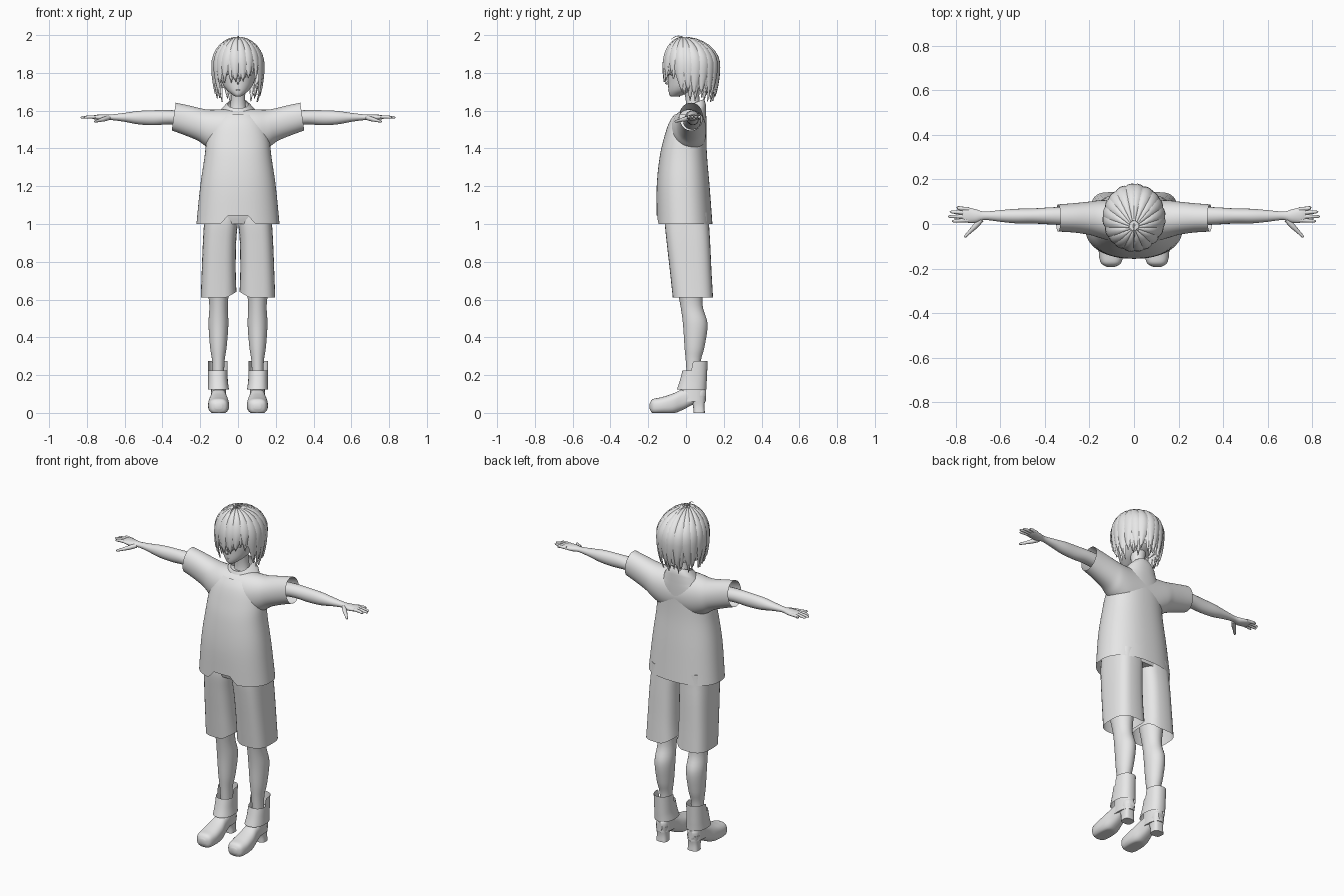
import bpy, bmesh, math, random
from mathutils import Vector

cube = bpy.data.objects.get("Cube")
if cube:
    bpy.data.objects.remove(cube)
random.seed(4)

grey = bpy.data.materials.new("light_grey")
grey.use_nodes = True
COLOUR = (0.8, 0.8, 0.8, 1)
grey.diffuse_color = COLOUR
grey.node_tree.nodes["Principled BSDF"].inputs["Base Color"].default_value = COLOUR


def finish(name, bm, mirror=False, angle=45, outward=True):
    """Turn a bmesh into a shaded, optionally mirrored object."""
    if outward:
        bmesh.ops.recalc_face_normals(bm, faces=bm.faces)
    mesh = bpy.data.meshes.new(name)
    bm.to_mesh(mesh)
    bm.free()
    mesh.materials.append(grey)
    obj = bpy.data.objects.new(name, mesh)
    bpy.context.collection.objects.link(obj)
    bpy.ops.object.select_all(action="DESELECT")
    obj.select_set(True)
    bpy.context.view_layer.objects.active = obj
    bpy.ops.object.shade_smooth_by_angle(angle=math.radians(angle))
    if mirror:
        obj.modifiers.new("Mirror", "MIRROR")
    return obj


def spline(keys, steps):
    """Smooth interpolation through a list of equal-length tuples."""
    out = []
    for i in range(len(keys) - 1):
        a, b, c, d = (keys[max(i - 1, 0)], keys[i], keys[i + 1],
                      keys[min(i + 2, len(keys) - 1)])
        for s in range(steps):
            t = s / steps
            out.append([q + t * (r - p + t * (2 * p - 5 * q + 4 * r - w
                        + t * (3 * (q - r) + w - p))) / 2
                        for p, q, r, w in zip(a, b, c, d)])
    return out + [list(keys[-1])]


def skin(bm, rings, caps):
    """Join closed rings of points with quads."""
    rows = [[bm.verts.new(p) for p in ring] for ring in rings]
    n = len(rows[0])
    for a, b in zip(rows, rows[1:]):
        for i in range(n):
            j = (i + 1) % n
            bm.faces.new((a[i], a[j], b[j], b[i]))
    if caps[0]:
        bm.faces.new(rows[0][::-1])
    if caps[1]:
        bm.faces.new(rows[-1])


def loft(name, axis, keys, caps=(1, 1), power=2.0, warp=None, mirror=False, seg=32, steps=5):
    """Each key: position on the axis, then low/high limits on the two others."""
    order = {"x": (1, 2), "y": (0, 2), "z": (0, 1)}[axis]
    rings = []
    for t, a0, a1, b0, b1 in spline(keys, steps):
        ring = []
        for i in range(seg):
            ang = math.tau * i / seg
            c, s = math.cos(ang), math.sin(ang)
            p = Vector((t, t, t))
            p[order[0]] = (a0 + a1) / 2 + (a1 - a0) / 2 * math.copysign(abs(c) ** (2 / power), c)
            p[order[1]] = (b0 + b1) / 2 + (b1 - b0) / 2 * math.copysign(abs(s) ** (2 / power), s)
            if warp:
                warp(p)
            ring.append(p)
        rings.append(ring)
    bm = bmesh.new()
    skin(bm, rings, caps)
    return finish(name, bm, mirror)


def tube(name, keys, mirror=False, seg=10):
    """Round tapering strand; each key is x, y, z, radius."""
    pts = spline(keys, 5)
    rings = []
    for i, p in enumerate(pts):
        ahead = Vector(pts[min(i + 1, len(pts) - 1)][:3])
        along = (ahead - Vector(pts[max(i - 1, 0)][:3])).to_track_quat("Z", "Y")
        rings.append([Vector(p[:3]) + along @ Vector((math.cos(math.tau * k / seg),
                      math.sin(math.tau * k / seg), 0)) * p[3] for k in range(seg)])
    bm = bmesh.new()
    skin(bm, rings, (1, 1))
    return finish(name, bm, mirror)


# Shirt: body with a raised notch in the front hem, and a yoke with open sleeves
def hem_notch(p):
    if p.y < 0 and p.z < 1.2:
        p.z += 0.045 * min(1, max(0, (0.09 - abs(p.x)) / 0.035)) * (1.2 - p.z) / 0.2


def collar_tilt(p):
    hem_notch(p)
    if p.z > 1.58:
        p.z += (p.y - 0.03) * 0.4


loft("shirt_body", "z", [
    (1.0, -.22, .22, -.155, .14), (1.2, -.20, .20, -.155, .125),
    (1.35, -.178, .178, -.14, .112), (1.45, -.165, .165, -.118, .108),
    (1.54, -.14, .14, -.088, .108), (1.6, -.09, .09, -.045, .105),
    (1.635, -.055, .055, -.025, .095)], (0, 0), 2.3, collar_tilt, seg=64)


def cuff_slant(p):
    p.x += (1.57 - p.z) * 0.14 * p.x / 0.34


half = [(.07, -.082, .108, 1.37, 1.607), (.15, -.062, .106, 1.405, 1.605),
        (.2, -.048, .1, 1.44, 1.612), (.27, -.038, .093, 1.47, 1.628),
        (.34, -.034, .088, 1.495, 1.642)]
loft("shirt_sleeves", "x", [(-k[0], *k[1:]) for k in half[::-1]] + half,
     (0, 0), 2.1, cuff_slant, seg=40)


# Shorts: wide open legs under a hip band
def inner_hem(p):
    if p.z < .7:
        p.z += max(0, .06 - p.x) * .6 * (.7 - p.z) / .09


loft("shorts_legs", "z", [
    (.61, .008, .197, -.07, .143), (.75, .012, .192, -.085, .135),
    (.9, .01, .186, -.102, .128), (1.0, .002, .18, -.112, .122),
    (1.06, .0, .175, -.11, .12)], (0, 1), 3.0, inner_hem, True)
loft("shorts_hips", "z", [(1.0, -.17, .17, -.1, .115), (1.06, -.178, .178, -.115, .12),
                          (1.15, -.165, .165, -.11, .11)], power=2.6)

# Legs
loft("legs", "z", [
    (.1, .075, .135, .01, .08), (.26, .072, .136, .0, .077), (.35, .06, .148, -.008, .098),
    (.47, .051, .156, -.016, .114), (.57, .054, .152, -.03, .088),
    (.7, .042, .165, -.055, .095), (.9, .025, .17, -.08, .105)], mirror=True)


# Boots: shoe with a raised arch, heel block, ankle and flared cuff, taller behind
def flat_sole(p):
    p.z = max(p.z, 0)


loft("shoes", "y", [
    (-.192, .085, .122, .02, .05), (-.175, .058, .148, -.004, .073),
    (-.13, .048, .158, -.006, .083), (-.07, .05, .155, -.004, .102),
    (-.02, .06, .145, .015, .125), (.04, .066, .14, .045, .14),
    (.085, .07, .136, .055, .135), (.105, .085, .12, .07, .12)], power=2.6,
    warp=flat_sole, mirror=True)
loft("heels", "z", [(0, .07, .136, .04, .1), (.04, .072, .134, .036, .098),
                    (.09, .066, .14, .015, .105)], power=3, mirror=True)
loft("boot_ankles", "z", [(.06, .062, .144, -.04, .106), (.12, .064, .142, -.03, .104),
                          (.2, .066, .14, -.012, .1)], power=2.3, mirror=True)


def tall_back(p):
    if p.z > .17 and p.y > .03:
        p.z += .05 * min(1, (p.y - .03) / .008) * (p.z - .17) / .055


loft("boot_cuffs", "z", [(.125, .048, .16, -.048, .108), (.17, .054, .158, -.033, .11),
                         (.225, .056, .158, -.018, .115)], (0, 0), 2.3, tall_back, True, 48)

# Arms and hands
loft("arms", "x", [
    (.15, -.015, .08, 1.5, 1.59), (.34, -.004, .076, 1.526, 1.602),
    (.45, .002, .07, 1.523, 1.602), (.53, .003, .068, 1.528, 1.598),
    (.6, .01, .062, 1.541, 1.588), (.67, .018, .056, 1.55, 1.58),
    (.71, .006, .066, 1.547, 1.58), (.75, .006, .075, 1.552, 1.578),
    (.77, .012, .072, 1.557, 1.574)], seg=20, mirror=True)
for i, finger in enumerate(("index", "middle", "ring", "little")):
    y = .017 + i * .0165
    tip = .826 - .012 * (i - 1.2) ** 2 + .008
    tube(finger + "_fingers", [(.74, y, 1.566, .009), (.785, y + .002 * (i - 1), 1.567, .0085),
                               (tip - .01, y + .004 * (i - 1), 1.564, .0065),
                               (tip, y + .004 * (i - 1), 1.563, .002)], True)
tube("thumbs", [(.685, .02, 1.562, .012), (.71, -.008, 1.555, .012), (.735, -.033, 1.548, .0085),
                (.756, -.055, 1.543, .006), (.76, -.06, 1.542, .002)], True)

# Neck, head and face
loft("neck", "z", [(1.55, -.06, .06, -.01, .085), (1.62, -.042, .042, .0, .078),
                   (1.68, -.038, .038, -.005, .07), (1.74, -.045, .045, -.02, .08)])
loft("head", "z", [
    (1.674, -.012, .012, -.078, -.045), (1.685, -.03, .03, -.088, -.01),
    (1.71, -.06, .06, -.093, .05), (1.75, -.085, .085, -.095, .11),
    (1.81, -.1, .1, -.096, .14), (1.89, -.1, .1, -.075, .14), (1.96, -.04, .04, -.01, .07)])
tube("nose", [(0, -.088, 1.775, .004), (0, -.1, 1.757, .007), (0, -.108, 1.746, .005),
              (0, -.094, 1.74, .003)])
tube("lips", [(-.018, -.086, 1.711, .001), (0, -.093, 1.709, .003), (.018, -.086, 1.711, .001)])
tube("upper_lashes", [(.028, -.095, 1.785, .001), (.047, -.09, 1.794, .003),
                      (.07, -.072, 1.787, .002)], True)
tube("ears", [(.088, .02, 1.735, .004), (.102, .028, 1.76, .011), (.106, .036, 1.785, .014),
              (.1, .03, 1.805, .004)], True)


# Hair: every lock runs from the crown over a dome and hangs to its own tip height
def hair_point(theta, t, tip, off):
    dome = .22
    run = t * (dome + 1.84 - tip)
    phi = min(run / dome, 1) * math.pi / 2
    drop = max(run - dome, 0)
    r = math.sin(phi) * (1 - 6 * drop * drop)
    return Vector(((.13 + off) * r * math.cos(theta),
                   .028 - .045 * (1 - math.sin(phi)) + (.142 + off) * r * math.sin(theta),
                   1.84 - drop + (.14 + off) * math.cos(phi)))


def front(theta):
    return max(0, -math.sin(theta))


bm = bmesh.new()
skin(bm, [[hair_point(a, t / 14, 1.72 + .09 * min(1, 1.4 * front(a)), 0)
           for a in (math.tau * k / 48 for k in range(48))] for t in range(1, 15)], (1, 0))
finish("hair_cap", bm)


def add_lock(bm, theta, width, tip, off, sway):
    rows = []
    for s in range(13):
        t = .06 + .94 * s / 12
        w = width * min(1, 2.2 * (1 - t) ** .75)
        mid = theta + sway * t * t
        rows.append([bm.verts.new(hair_point(mid + w * k, t, tip, off + lift))
                     for k, lift in ((-1, -.005), (-.5, .002), (0, .004), (.5, .002), (1, -.005))])
    for a, b in zip(rows, rows[1:]):
        for i in range(4):
            bm.faces.new((a[i], b[i], b[i + 1], a[i + 1]))


bm = bmesh.new()
for layer, count in enumerate((26, 20)):
    for k in range(count):
        theta = math.tau * (k + .5 * layer) / count + random.uniform(-.06, .06)
        f = front(theta)
        tip = 1.655 + .03 * layer + random.uniform(-.012, .03)
        if f > .5:
            tip = 1.735 + random.uniform(0, .03) + (.035 if math.cos(theta) > .15 else 0)
        elif f > .2:
            tip = 1.69 + random.uniform(-.02, .02)
        add_lock(bm, theta, .2 + .05 * layer, tip, .003 + .005 * layer, random.uniform(-.12, .12))
finish("hair_locks", bm, angle=60, outward=False)
tube("stray_curl", [(0, .0, 1.975, .004), (0, -.02, 1.991, .003), (.002, -.05, 1.994, .002),
                    (.004, -.08, 1.978, .001)], seg=6)
